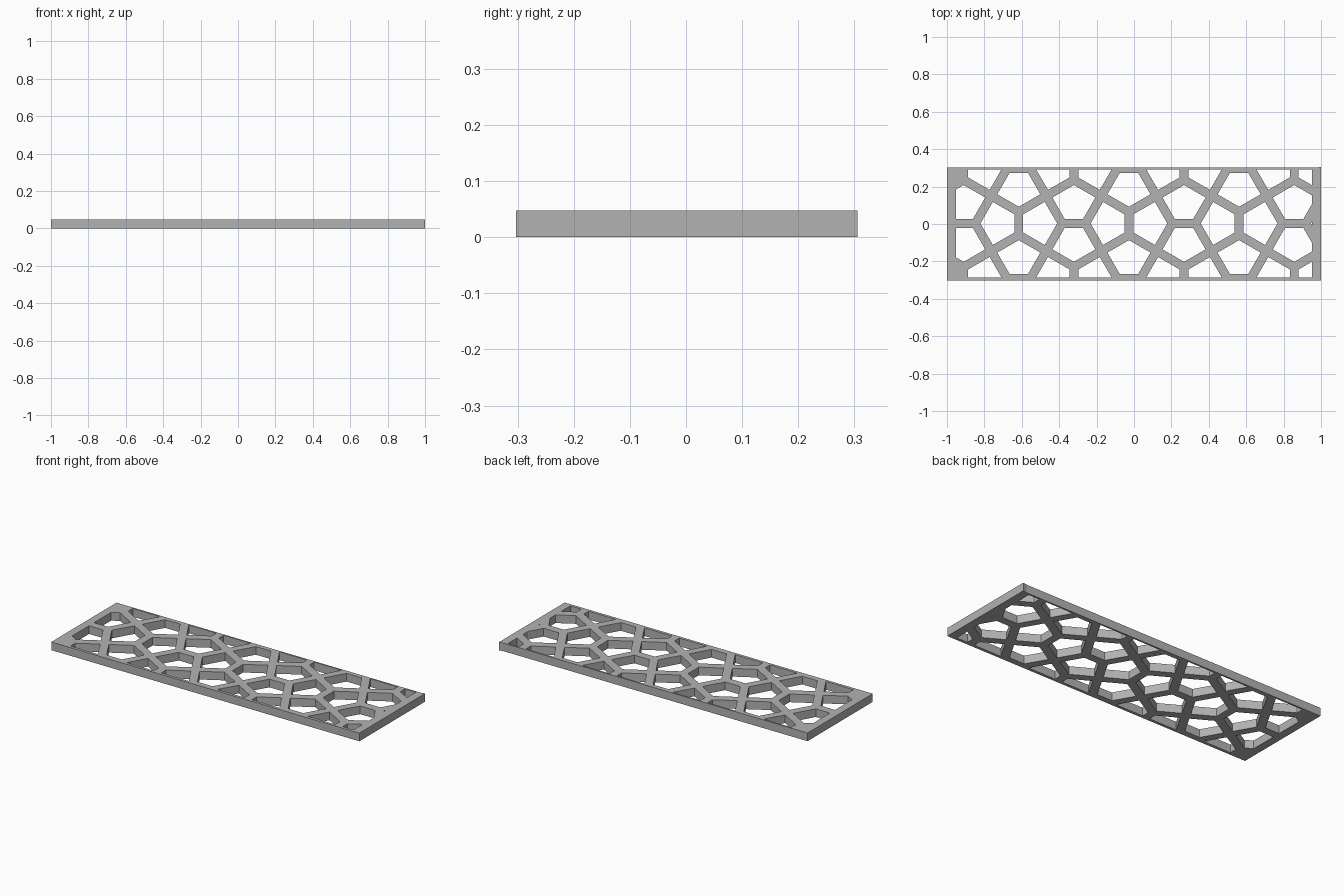
import bpy
from mathutils import Vector

cube = bpy.data.objects.get("Cube")
if cube:
    bpy.data.objects.remove(cube, do_unlink=True)

HEIGHT = 0.048
PITCH = 0.589 / 2                   # spacing between neighbouring short bars
Q = PITCH / 2
BAR = Q * 0.4226                    # half length of a short bar
HALF_WIDTH = 0.0235                 # half width of every strut
CENTRE = Vector((-0.027, 0.003))
LEFT, RIGHT, BOTTOM, TOP = -0.953, 0.951, -0.286, 0.291

grey = bpy.data.materials.new("light_grey")
grey.use_nodes = True
grey.diffuse_color = (0.45, 0.45, 0.45, 1)
grey.node_tree.nodes["Principled BSDF"].inputs["Base Color"].default_value = (0.45, 0.45, 0.45, 1)


def clip(poly, point, normal):
    """Keep the part of a convex polygon on the normal's side of a line."""
    out = []
    for i, b in enumerate(poly):
        a = poly[i - 1]
        da, db = (a - point).dot(normal), (b - point).dot(normal)
        if (da < 0) != (db < 0):
            out.append(a.lerp(b, da / (da - db)))
        if db >= 0:
            out.append(b)
    return out


def pentagon_hole(bar_centre, along, side):
    """Opening beside one short bar, inset by the strut width and kept in the frame."""
    tile = [bar_centre + along * u + side * v for u, v in
            ((-BAR, 0), (BAR, 0), (Q, Q), (0, PITCH - BAR), (-Q, Q))]
    middle = sum(tile, Vector((0, 0))) / len(tile)
    if middle.x < LEFT:             # the left end of the frame is solid
        return []
    hole = [Vector(p) for p in ((LEFT, BOTTOM), (RIGHT, BOTTOM), (RIGHT, TOP), (LEFT, TOP))]
    for i, b in enumerate(tile):
        a = tile[i - 1]
        d = (b - a).normalized()
        n = Vector((-d.y, d.x))
        if (middle - a).dot(n) < 0:
            n = -n
        hole = clip(hole, a + n * HALF_WIDTH, n)
    return hole


# Filled flat outline with openings, extruded to a slab
curve = bpy.data.curves.new("lattice_panel", "CURVE")
curve.dimensions = "2D"
curve.fill_mode = "BOTH"
curve.extrude = HEIGHT / 2


def add_loop(points):
    spline = curve.splines.new("POLY")
    spline.points.add(len(points) - 1)
    for sp, p in zip(spline.points, points):
        sp.co = (p[0], p[1], 0, 1)
    spline.use_cyclic_u = True


# Outer frame, with a small raised tip at the back left corner
add_loop([(-1, -0.303), (1, -0.303), (1, 0.306), (0.975, 0.301), (-1, 0.301)])

# Pentagon openings: short bars alternate between upright and level
for i in range(-4, 6):
    for j in range(-1, 2):
        at = CENTRE + Vector((i, j)) * PITCH
        upright = (i + j) % 2 == 0
        along = Vector((0, 1)) if upright else Vector((1, 0))
        side = Vector((1, 0)) if upright else Vector((0, 1))
        for s in (-1, 1):
            hole = pentagon_hole(at, along, side * s)
            if len(hole) > 2:
                add_loop(hole)

panel = bpy.data.objects.new("lattice_panel", curve)
bpy.context.collection.objects.link(panel)
panel.location.z = HEIGHT / 2
curve.materials.append(grey)

# Turn the curve into a mesh
bpy.ops.object.select_all(action="DESELECT")
panel.select_set(True)
bpy.context.view_layer.objects.active = panel
bpy.ops.object.convert(target="MESH")
bpy.ops.object.shade_flat()
